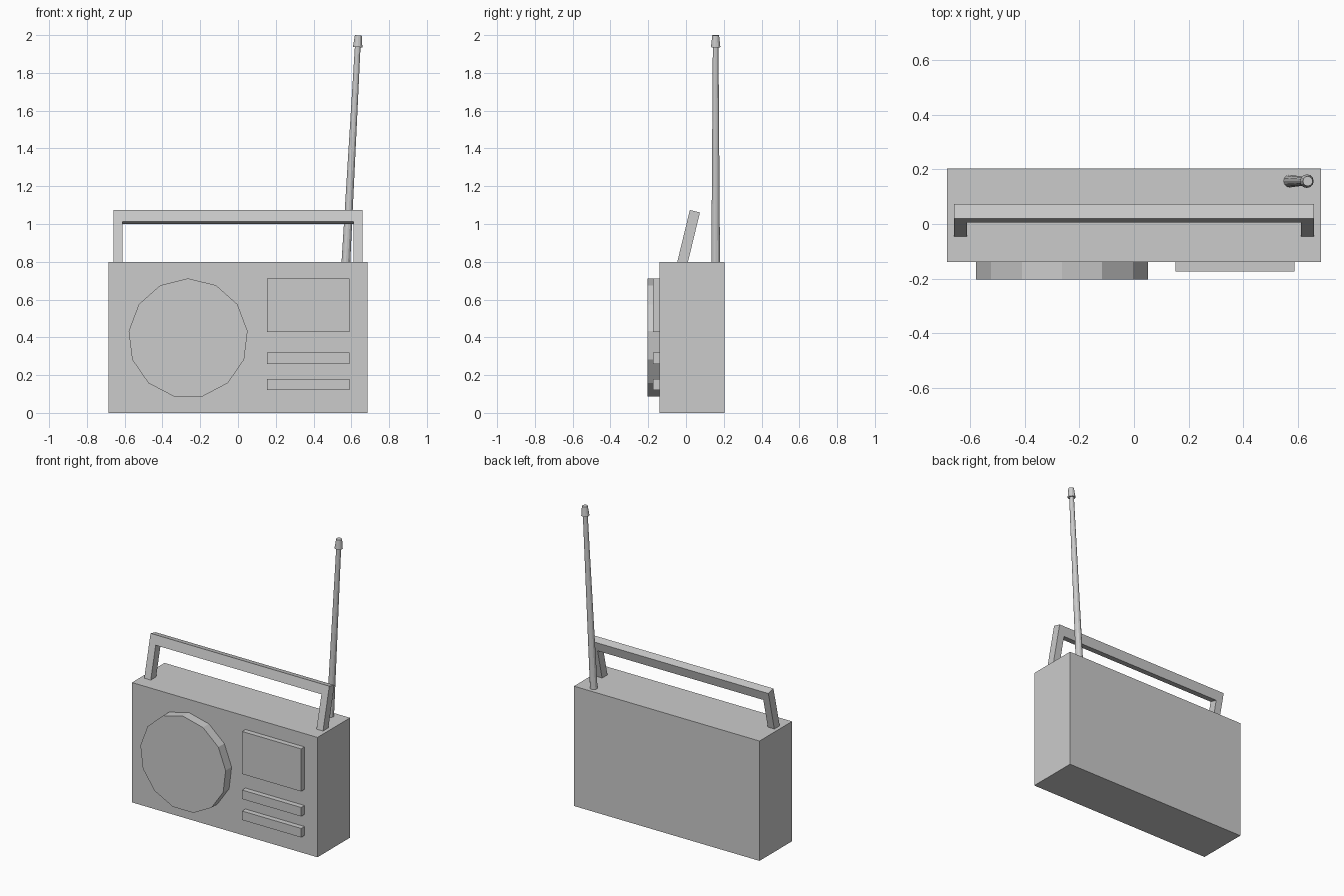
import bpy, bmesh, math
from mathutils import Vector, Matrix

if "Cube" in bpy.data.objects:
    bpy.data.objects.remove(bpy.data.objects["Cube"])


def finish(name, bm):
    bmesh.ops.recalc_face_normals(bm, faces=bm.faces)
    mesh = bpy.data.meshes.new(name)
    bm.to_mesh(mesh)
    bm.free()
    ob = bpy.data.objects.new(name, mesh)
    bpy.context.collection.objects.link(ob)
    return ob


def box(name, lo, hi):
    lo, hi = Vector(lo), Vector(hi)
    bm = bmesh.new()
    bmesh.ops.create_cube(bm, size=1)
    bmesh.ops.scale(bm, vec=hi - lo, verts=bm.verts)
    bmesh.ops.translate(bm, vec=(lo + hi) / 2, verts=bm.verts)
    return finish(name, bm)


def prism(name, points, depth):
    """Extrude a closed 3D outline by a depth vector."""
    bm = bmesh.new()
    face = bm.faces.new([bm.verts.new(p) for p in points])
    ext = bmesh.ops.extrude_face_region(bm, geom=[face], use_keep_orig=True)
    moved = [v for v in ext["geom"] if isinstance(v, bmesh.types.BMVert)]
    bmesh.ops.translate(bm, vec=depth, verts=moved)
    return finish(name, bm)


def rod(name, start, end, r1, r2, sides=12):
    start, end = Vector(start), Vector(end)
    axis = end - start
    bm = bmesh.new()
    bmesh.ops.create_cone(bm, cap_ends=True, segments=sides,
                          radius1=r1, radius2=r2, depth=axis.length)
    rot = axis.to_track_quat('Z', 'Y').to_matrix().to_4x4()
    bm.transform(Matrix.Translation((start + end) / 2) @ rot)
    return finish(name, bm)


# Radio case
FRONT = -0.14
box("case", (-0.685, FRONT, 0), (0.685, 0.203, 0.8))

# Thirteen-sided speaker disc
r, cx, cz, n = 0.317, -0.264, 0.395, 13
prism("speaker",
      [(cx + r * math.sin(2 * math.pi * k / n), -0.203,
        cz + r * math.cos(2 * math.pi * k / n)) for k in range(n)],
      (0, -0.203 * -1 + FRONT, 0))

# Tuning display and two control strips
for name, z0, z1 in (("display", 0.427, 0.711),
                     ("upper_strip", 0.26, 0.32),
                     ("lower_strip", 0.12, 0.18)):
    box(name, (0.153, -0.175, z0), (0.589, FRONT, z1))

# Carry handle: U outline leaning back, feet cut level with the case top
tilt = math.radians(13.6)
slope = math.tan(tilt)
W, IN, BASE, TOP, UNDER = 0.66, 0.612, 0.8, 1.074, 1.013
outline = [(-W, BASE), (-W, TOP), (W, TOP), (W, BASE),
           (IN, BASE), (IN, UNDER), (-IN, UNDER), (-IN, BASE)]
thick = Vector((0, math.cos(tilt), -math.sin(tilt))) * 0.055
handle = prism("handle",
               [(x, -0.046 + (z - BASE) * slope, z) for x, z in outline], thick)

# Leaning antenna with a tapered tip
foot, tip = Vector((0.571, 0.157, 0.795)), Vector((0.637, 0.157, 1.999))
neck = foot.lerp(tip, 0.948)
rod("antenna", foot, neck, 0.023, 0.015)
rod("antenna_tip", neck, tip, 0.025, 0.018)
